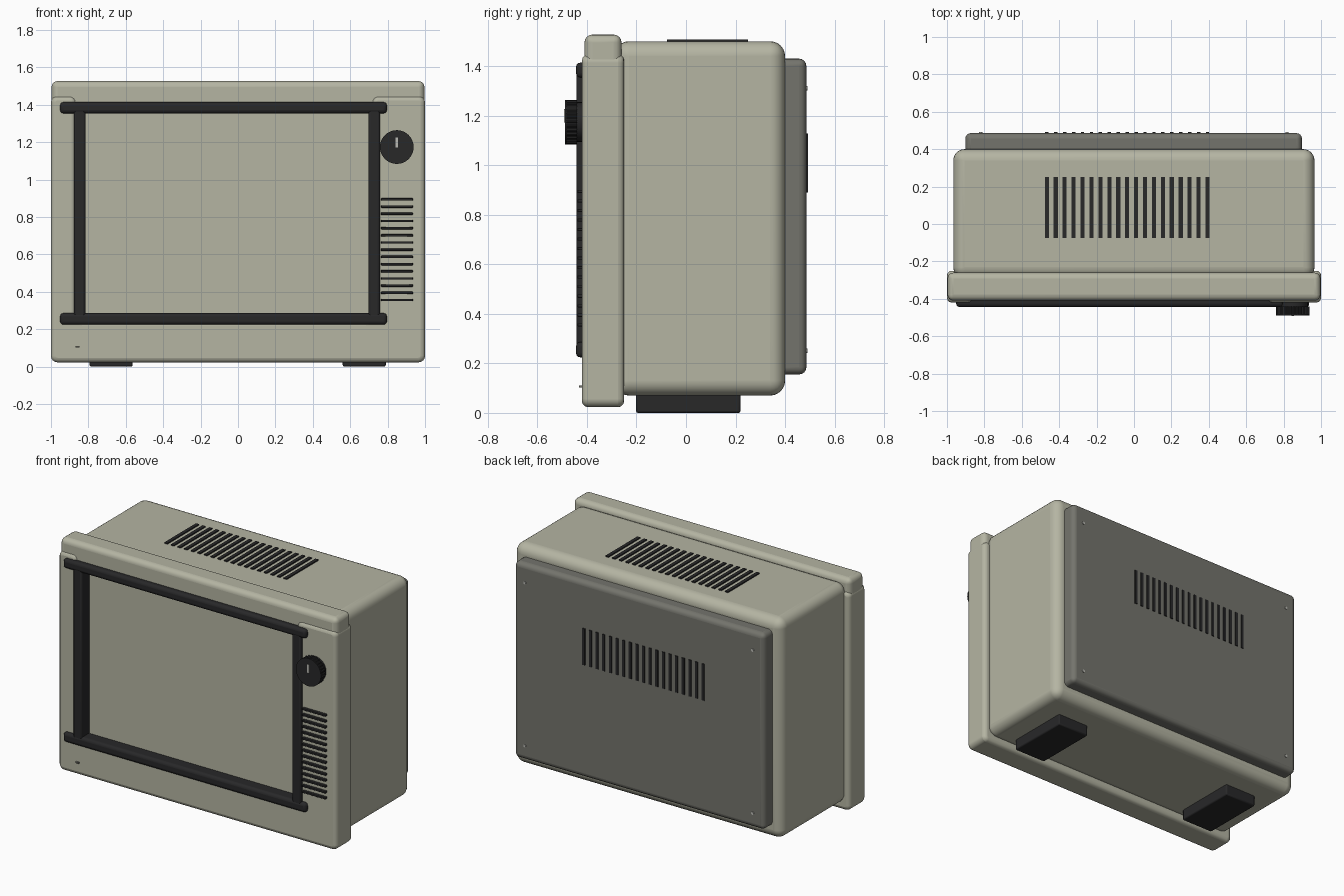
import bpy, bmesh, math
from mathutils import Matrix

if "Cube" in bpy.data.objects:
    bpy.data.objects.remove(bpy.data.objects["Cube"], do_unlink=True)


def material(name, rgb):
    mat = bpy.data.materials.new(name)
    mat.use_nodes = True
    mat.diffuse_color = (*rgb, 1)
    mat.node_tree.nodes["Principled BSDF"].inputs["Base Color"].default_value = (*rgb, 1)
    return mat


CASE = material("sage case", (0.46, 0.46, 0.365))
PANEL = material("grey panel", (0.175, 0.175, 0.152))
BLACK = material("black plastic", (0.021, 0.021, 0.022))
PALE = material("pale mark", (0.5, 0.5, 0.46))


def weight_normals(ob):
    mod = ob.modifiers.new("Flat faces", "WEIGHTED_NORMAL")
    mod.keep_sharp = True


def finish(name, bm, mat, bevel=0.0, segments=4):
    """Turn a bmesh into a smooth-shaded, optionally bevelled object."""
    bmesh.ops.recalc_face_normals(bm, faces=bm.faces[:])
    mesh = bpy.data.meshes.new(name)
    bm.to_mesh(mesh)
    bm.free()
    ob = bpy.data.objects.new(name, mesh)
    bpy.context.collection.objects.link(ob)
    mesh.materials.append(mat)
    bpy.ops.object.select_all(action="DESELECT")
    ob.select_set(True)
    bpy.context.view_layer.objects.active = ob
    bpy.ops.object.shade_smooth_by_angle(angle=math.radians(35))
    if bevel:
        mod = ob.modifiers.new("Bevel", "BEVEL")
        mod.width = bevel
        mod.segments = segments
        mod.limit_method = "ANGLE"
        mod.angle_limit = math.radians(40)
        mod.use_clamp_overlap = False
    return ob


def add_box(bm, x, y, z):
    size = [b - a for a, b in (x, y, z)]
    mid = [(a + b) / 2 for a, b in (x, y, z)]
    bmesh.ops.create_cube(bm, size=1, matrix=Matrix.Translation(mid) @ Matrix.Diagonal((*size, 1)))


def add_disc(bm, centre, radius, depth, segments):
    """Cylinder whose axis runs along y."""
    bmesh.ops.create_cone(bm, cap_ends=True, segments=segments, radius1=radius, radius2=radius, depth=depth,
                          matrix=Matrix.Translation(centre) @ Matrix.Rotation(math.pi / 2, 4, "X"))


def box(name, x, y, z, mat, bevel=0.0, segments=4):
    bm = bmesh.new()
    add_box(bm, x, y, z)
    return finish(name, bm, mat, bevel, segments)


def extrude_profile(name, points, y0, y1, mat, corner=0.0, bevel=0.0):
    """Extrude an x/z outline along y, rounding its corners first."""
    bm = bmesh.new()
    face = bm.faces.new([bm.verts.new((x, y0, z)) for x, z in points])
    if corner:
        bmesh.ops.bevel(bm, geom=bm.verts[:], offset=corner, segments=4,
                        profile=0.5, affect="VERTICES")
        face = bm.faces[:][0]
    out = bmesh.ops.extrude_face_region(bm, geom=[face], use_keep_orig=True)
    verts = [v for v in out["geom"] if isinstance(v, bmesh.types.BMVert)]
    bmesh.ops.translate(bm, verts=verts, vec=(0, y1 - y0, 0))
    return finish(name, bm, mat, bevel, 3)


def spread(a, b, n):
    return [a + (b - a) * i / (n - 1) for i in range(n)]


# Main housing and rear cover
housing = box("housing", (-0.966, 0.965), (-0.29, 0.40), (0.07, 1.50), CASE, 0.06, 6)
weight_normals(housing)
rear_cover = box("rear_cover", (-0.902, 0.898), (0.36, 0.486), (0.155, 1.43), PANEL, 0.03)
weight_normals(rear_cover)

# Front surround with a recessed screen
surround = box("front_surround", (-0.997, 0.997), (-0.41, -0.26), (0.04, 1.527), CASE, 0.032)
cutter = box("screen_cutter", (-0.85, 0.725), (-0.6, -0.362), (0.255, 1.385), CASE)
cutter.hide_render = True
cutter.hide_viewport = True
cutter.display_type = "WIRE"
cut = surround.modifiers.new("Screen recess", "BOOLEAN")
cut.operation = "DIFFERENCE"
cut.solver = "EXACT"
cut.object = cutter
weight_normals(surround)

# Raised U-shaped trim around the sides and bottom
u_outline = [(-1, 0.023), (1, 0.023), (1, 1.447), (0.715, 1.447),
             (0.715, 0.245), (-0.865, 0.245), (-0.865, 1.447), (-1, 1.447)]
trim = extrude_profile("front_trim", u_outline, -0.42, -0.25, CASE, 0.034, 0.024)
weight_normals(trim)

# Black screen frame bars
for side, x in (("right", (-0.878, -0.816)), ("left", (0.697, 0.759))):
    box(side + "_frame_bar", x, (-0.442, -0.35), (0.25, 1.39), BLACK, 0.012, 3)
for side, z in (("bottom", (0.224, 0.286)), ("top", (1.354, 1.414))):
    box(side + "_frame_bar", (-0.951, 0.796), (-0.444, -0.35), z, BLACK, 0.018, 3)

# Knob: smooth front disc, finely fluted grip behind it, and a pale pointer
knob_x, knob_z = 0.849, 1.174
bm = bmesh.new()
add_disc(bm, (knob_x, -0.486, knob_z), 0.09, 0.006, 48)
add_disc(bm, (knob_x, -0.425, knob_z), 0.08, 0.04, 32)
finish("knob_disc", bm, BLACK)
grip = []
flutes = 60
for i in range(flutes * 2):
    a = math.pi * i / flutes
    r = 0.09 if i % 4 < 2 else 0.086
    grip.append((knob_x + r * math.cos(a), knob_z + r * math.sin(a)))
extrude_profile("knob_grip", grip, -0.484, -0.44, BLACK)
box("knob_pointer", (knob_x - 0.006, knob_x + 0.006), (-0.493, -0.487), (1.172, 1.226), PALE)

# Speaker slats on the front
bm = bmesh.new()
for z in spread(0.356, 0.894, 15):
    add_box(bm, (0.765, 0.935), (-0.438, -0.41), (z - 0.0065, z + 0.0065))
finish("front_slats", bm, BLACK, 0.003, 2)

# Vent slats on the top and rear
top, rear = bmesh.new(), bmesh.new()
for x in spread(-0.466, 0.393, 19):
    add_box(top, (x - 0.011, x + 0.011), (-0.076, 0.25), (1.49, 1.507))
    add_box(rear, (x - 0.009, x + 0.009), (0.475, 0.492), (0.89, 1.127))
finish("top_vent_slats", top, BLACK)
finish("rear_vent_slats", rear, BLACK)

# Rear cover screws
bm = bmesh.new()
for x in (-0.82, 0.818):
    for z in (0.25, 1.31):
        add_disc(bm, (x, 0.485, z), 0.009, 0.012, 12)
finish("rear_screws", bm, PALE)

# Indicator light
box("indicator", (-0.868, -0.847), (-0.432, -0.41), (0.103, 0.111), PANEL)

# Feet
for side, x in (("right", (-0.793, -0.563)), ("left", (0.56, 0.79))):
    box(side + "_foot", x, (-0.202, 0.22), (0, 0.09), BLACK, 0.008, 2)
